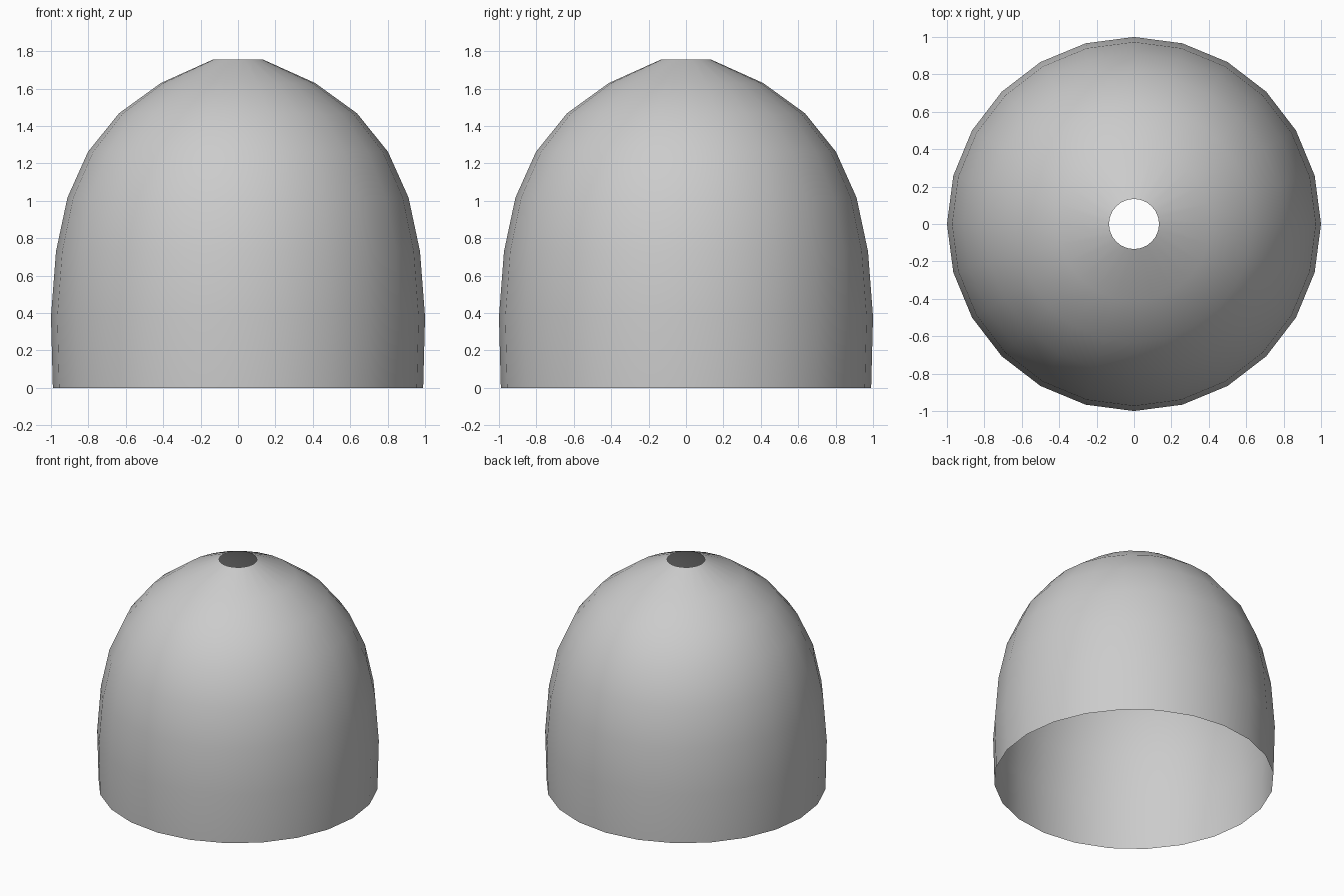
import bpy
import bmesh
from math import cos, sin, tau

if "Cube" in bpy.data.objects:
    bpy.data.objects.remove(bpy.data.objects["Cube"])

SIDES = 24
# Dome profile (radius, height), from open base to the rim of the top hole
PROFILE = [(0.99, 0.0), (1.0, 0.38), (0.973, 0.73), (0.912, 1.017),
           (0.802, 1.262), (0.636, 1.468), (0.412, 1.63), (0.134, 1.755)]

# Thin open shell: one ring of vertices per profile point
bm = bmesh.new()
rings = [[bm.verts.new((r * cos(tau * i / SIDES), r * sin(tau * i / SIDES), z))
          for i in range(SIDES)] for r, z in PROFILE]
for low, high in zip(rings, rings[1:]):
    for i in range(SIDES):
        j = (i + 1) % SIDES
        bm.faces.new((low[i], low[j], high[j], high[i])).smooth = True

mesh = bpy.data.meshes.new("dome_shell")
bm.to_mesh(mesh)
bm.free()
dome = bpy.data.objects.new("dome_shell", mesh)
bpy.context.collection.objects.link(dome)
